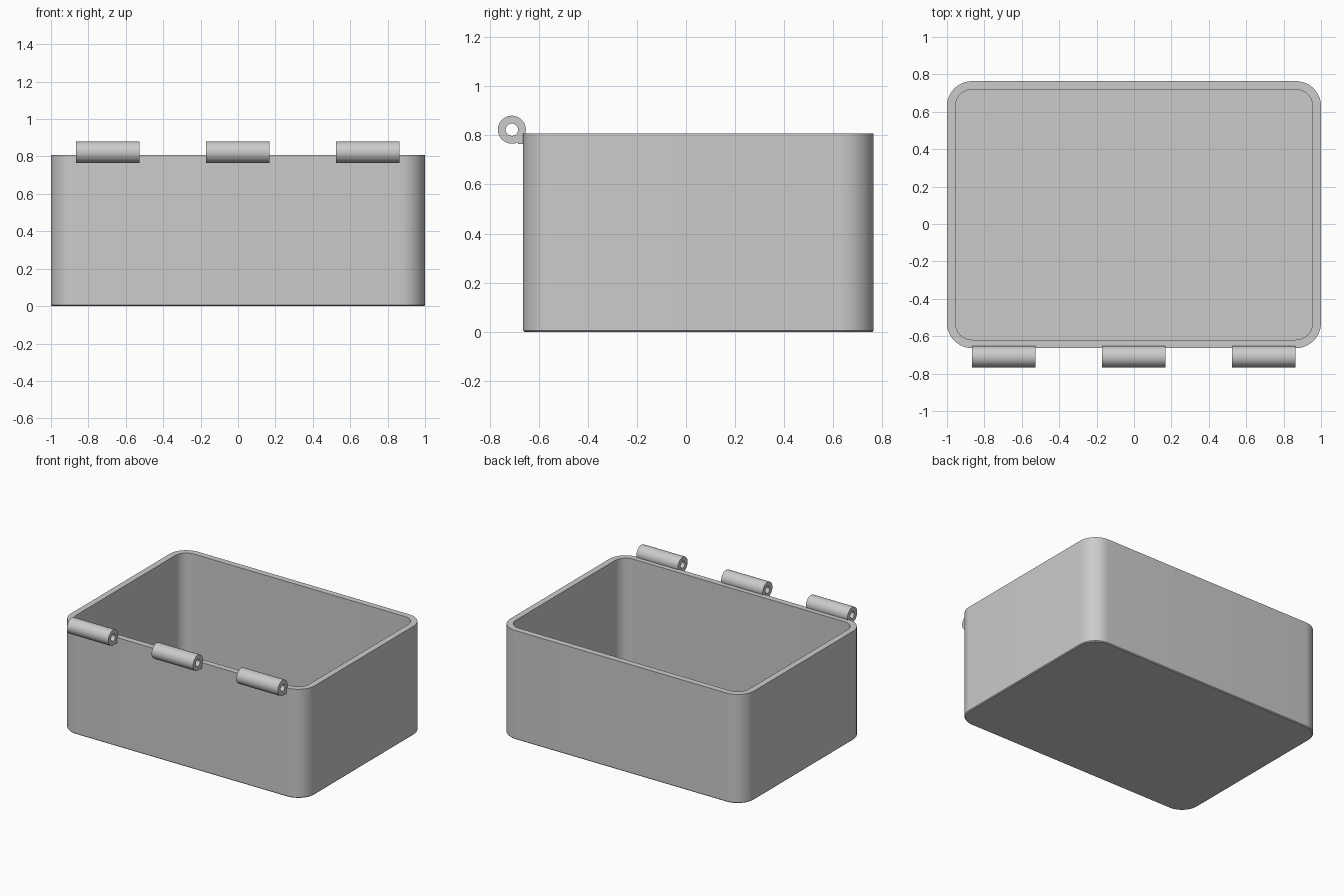
import bpy, bmesh
from math import sin, cos, pi, radians

if "Cube" in bpy.data.objects:
    bpy.data.objects.remove(bpy.data.objects["Cube"], do_unlink=True)

GREY = (0.6, 0.6, 0.6, 1)
grey = bpy.data.materials.new("plain grey")
grey.use_nodes = True
grey.diffuse_color = GREY
grey.node_tree.nodes["Principled BSDF"].inputs["Base Color"].default_value = GREY

HALF_X, HALF_Y, MID_Y = 1.0, 0.714, 0.05
HEIGHT, WALL, CORNER = 0.807, 0.045, 0.135
CHAMFER = 0.006


def finish(bm, name):
    bmesh.ops.recalc_face_normals(bm, faces=bm.faces)
    mesh = bpy.data.meshes.new(name)
    bm.to_mesh(mesh)
    bm.free()
    mesh.materials.append(grey)
    obj = bpy.data.objects.new(name, mesh)
    bpy.context.collection.objects.link(obj)
    bpy.ops.object.select_all(action='DESELECT')
    obj.select_set(True)
    bpy.context.view_layer.objects.active = obj
    bpy.ops.object.shade_smooth_by_angle(angle=radians(30))
    return obj


def bridge(bm, a, b):
    n = len(a)
    for i in range(n):
        j = (i + 1) % n
        bm.faces.new((a[i], a[j], b[j], b[i]))


def rounded_loop(bm, inset, z, steps=12):
    r = CORNER - inset
    verts = []
    for k, (sx, sy) in enumerate(((1, 1), (-1, 1), (-1, -1), (1, -1))):
        for s in range(steps + 1):
            a = (k + s / steps) * pi / 2
            verts.append(bm.verts.new((sx * (HALF_X - CORNER) + r * cos(a),
                                       MID_Y + sy * (HALF_Y - CORNER) + r * sin(a), z)))
    return verts


# Open box: outer wall, rim, inner wall and floor
bm = bmesh.new()
stages = ((CHAMFER, 0), (0, CHAMFER), (0, HEIGHT), (WALL, HEIGHT), (WALL, WALL))
loops = [rounded_loop(bm, inset, z) for inset, z in stages]
for lower, upper in zip(loops, loops[1:]):
    bridge(bm, lower, upper)
bm.faces.new(loops[0])
bm.faces.new(loops[-1])
finish(bm, "open_box")

# Hinge knuckles along the front rim, each a tube with a small foot
AXIS_Y, AXIS_Z, HALF_LEN, SIDES = -0.709, 0.823, 0.17, 48


def ring(bm, x, r):
    return [bm.verts.new((x, AXIS_Y + r * cos(2 * pi * i / SIDES),
                          AXIS_Z + r * sin(2 * pi * i / SIDES))) for i in range(SIDES)]


for name, x in (("right", -0.697), ("middle", -0.002), ("left", 0.693)):
    bm = bmesh.new()
    x0, x1 = x - HALF_LEN, x + HALF_LEN
    rings = [ring(bm, px, r) for px, r in ((x0, 0.057), (x1, 0.057), (x1, 0.025), (x0, 0.025))]
    for i in range(4):
        bridge(bm, rings[i], rings[(i + 1) % 4])
    finish(bm, name + "_hinge_knuckle")

    bm = bmesh.new()
    bmesh.ops.create_cube(bm, size=1)
    for v in bm.verts:
        v.co = (x + v.co.x * 2 * HALF_LEN, -0.671 + v.co.y * 0.024, 0.783 + v.co.z * 0.036)
    finish(bm, name + "_hinge_foot")
